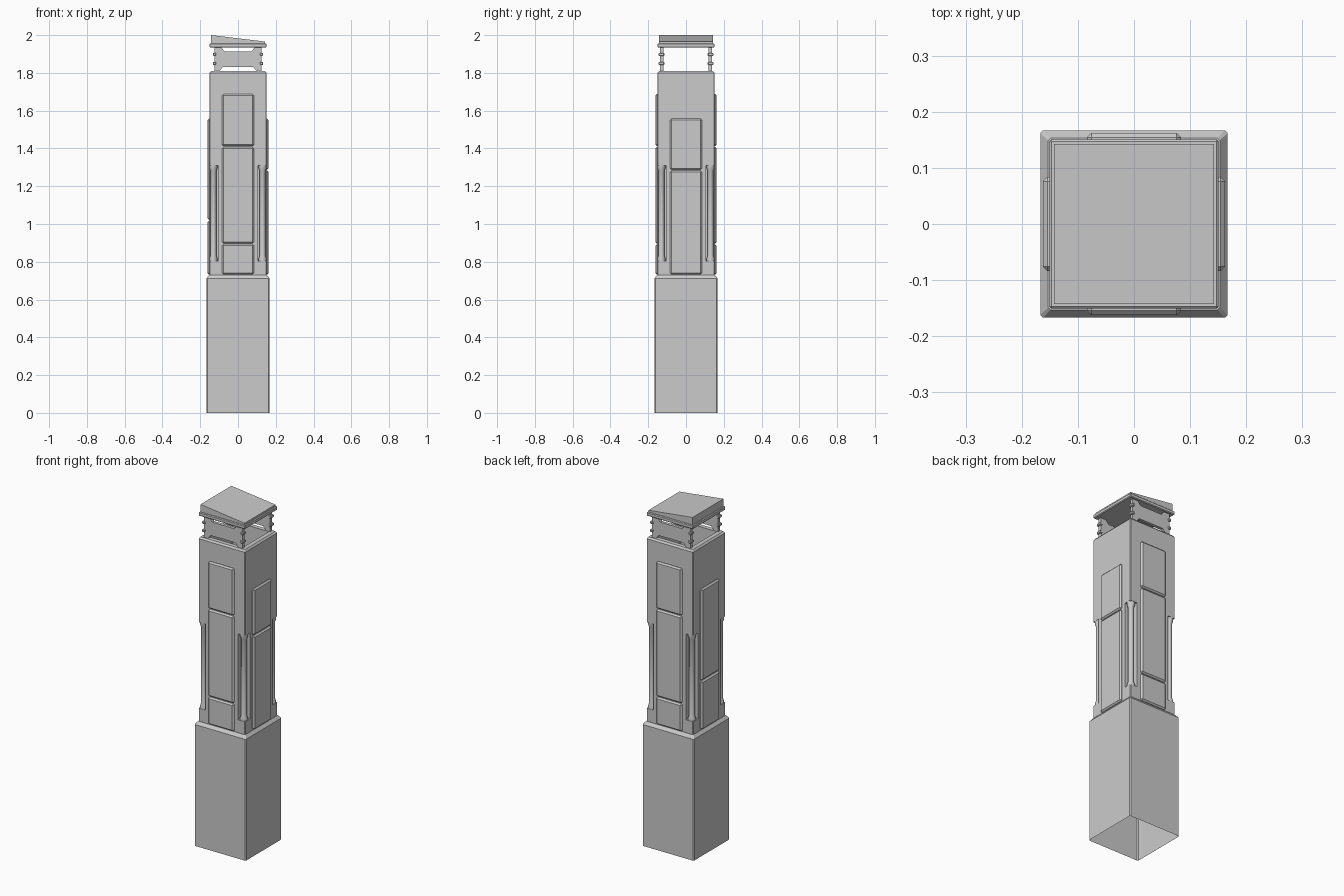
import bpy, bmesh, math
from mathutils import Vector

cube = bpy.data.objects.get("Cube")
if cube:
    bpy.data.objects.remove(cube, do_unlink=True)

grey = bpy.data.materials.new("stone_grey")
grey.use_nodes = True
GREY = (0.6, 0.6, 0.6, 1)
grey.diffuse_color = GREY
grey.node_tree.nodes["Principled BSDF"].inputs["Base Color"].default_value = GREY


def finish(name, bm, bevel=0):
    bmesh.ops.recalc_face_normals(bm, faces=bm.faces)
    mesh = bpy.data.meshes.new(name)
    bm.to_mesh(mesh)
    bm.free()
    obj = bpy.data.objects.new(name, mesh)
    bpy.context.collection.objects.link(obj)
    mesh.materials.append(grey)
    if bevel:
        mod = obj.modifiers.new("edge_bevel", 'BEVEL')
        mod.width = bevel
        mod.segments = 1
    return obj


def loft(name, rings, bottom=True, top=True, bevel=0):
    """Skin a stack of equal-length point rings, with optional end caps."""
    bm = bmesh.new()
    loops = [[bm.verts.new(p) for p in ring] for ring in rings]
    n = len(loops[0])
    for a, b in zip(loops, loops[1:]):
        for i in range(n):
            j = (i + 1) % n
            bm.faces.new((a[i], a[j], b[j], b[i]))
    if bottom:
        bm.faces.new(loops[0])
    if top:
        bm.faces.new(loops[-1])
    return finish(name, bm, bevel)


def square(h, z, cut=0.004):
    """Square ring with slightly clipped corners."""
    k = h - cut
    pts = [(h, -k), (h, k), (k, h), (-k, h), (-h, k), (-h, -k), (-k, -h), (k, -h)]
    return [(x, y, z) for x, y in pts]


def box(name, lo, hi, bevel=0):
    bm = bmesh.new()
    bmesh.ops.create_cube(bm, size=1)
    lo, hi = Vector(lo), Vector(hi)
    for v in bm.verts:
        v.co = (lo + hi) / 2 + v.co * (hi - lo)
    return finish(name, bm, bevel)


# plinth, open underneath, sloping in to the shaft
loft("base", [square(0.167, 0, 0.005), square(0.167, 0.712, 0.005),
              square(0.153, 0.73)], bottom=False)

# shaft: lower block, notched middle, hollow upper block
W, N = 0.151, 0.106
loft("shaft_lower", [square(W, 0.725), square(W, 0.805)])
cross = [(W, -N), (W, N), (N, N), (N, W), (-N, W), (-N, N),
         (-W, N), (-W, -N), (-N, -N), (-N, -W), (N, -W), (N, -N)]
loft("shaft_middle", [[(x, y, z) for x, y in cross] for z in (0.805, 1.31)])
loft("shaft_upper", [square(W, 1.31), square(W, 1.8), square(W - 0.008, 1.81),
                     square(0.118, 1.81), square(0.118, 1.4)])

# columns standing in the corner notches
profile = [(0.021, 0.805), (0.021, 0.818), (0.015, 0.835),
           (0.015, 1.28), (0.021, 1.295), (0.021, 1.31)]
for sx, side in ((1, "left"), (-1, "right")):
    for sy, end in ((1, "back"), (-1, "front")):
        rings = [[(sx * 0.13 + r * math.cos(i * math.tau / 12),
                   sy * 0.13 + r * math.sin(i * math.tau / 12), z)
                  for i in range(12)] for r, z in profile]
        col = loft(f"column_{end}_{side}", rings)
        bpy.ops.object.select_all(action='DESELECT')
        col.select_set(True)
        bpy.context.view_layer.objects.active = col
        bpy.ops.object.shade_smooth_by_angle(angle=math.radians(32))

# raised panels on each face, split at the listed heights
panels = {
    "front": (-90, (0.73, 0.895, 1.41, 1.69)),
    "back": (90, (0.73, 0.895, 1.41, 1.69)),
    "left": (0, (0.73, 1.285, 1.56)),
    "right": (180, (0.73, 1.02, 1.56)),
}
for face, (angle, heights) in panels.items():
    for i, (z0, z1) in enumerate(zip(heights, heights[1:])):
        p = box(f"panel_{face}_{i + 1}", (0.135, -0.084, z0 + 0.002),
                (0.162, 0.084, z1 - 0.002), 0.008)
        p.rotation_euler.z = math.radians(angle)

# cowl plates with cut-outs, front and back, with ribs at their ends
half = [(0.1, 1.808), (0.08, 1.832), (-0.08, 1.832), (-0.1, 1.808),
        (-0.125, 1.808), (-0.125, 1.936), (-0.09, 1.936), (-0.07, 1.913),
        (0.07, 1.913), (0.09, 1.936), (0.125, 1.936), (0.125, 1.808)]
for sy, end in ((1, "back"), (-1, "front")):
    loft(f"cowl_plate_{end}", [[(x, sy * y, z) for x, z in half] for y in (0.12, 0.138)])
    for sx, side in ((1, "left"), (-1, "right")):
        for i, z in enumerate((1.85, 1.898)):
            a, b = sorted((sx * 0.116, sx * 0.133))
            c, d = sorted((sy * 0.115, sy * 0.145))
            box(f"cowl_rib_{end}_{side}_{i + 1}", (a, c, z - 0.008), (b, d, z + 0.008), 0.003)

# cap slab and sloping lid
box("cap_slab", (-0.151, -0.151, 1.934), (0.151, 0.151, 1.956), 0.004)
R = 0.143
lid = [(-R, 1.95), (R, 1.95), (R, 1.966), (-R, 2.0)]
loft("sloping_lid", [[(x, y, z) for x, z in lid] for y in (-R, R)])
